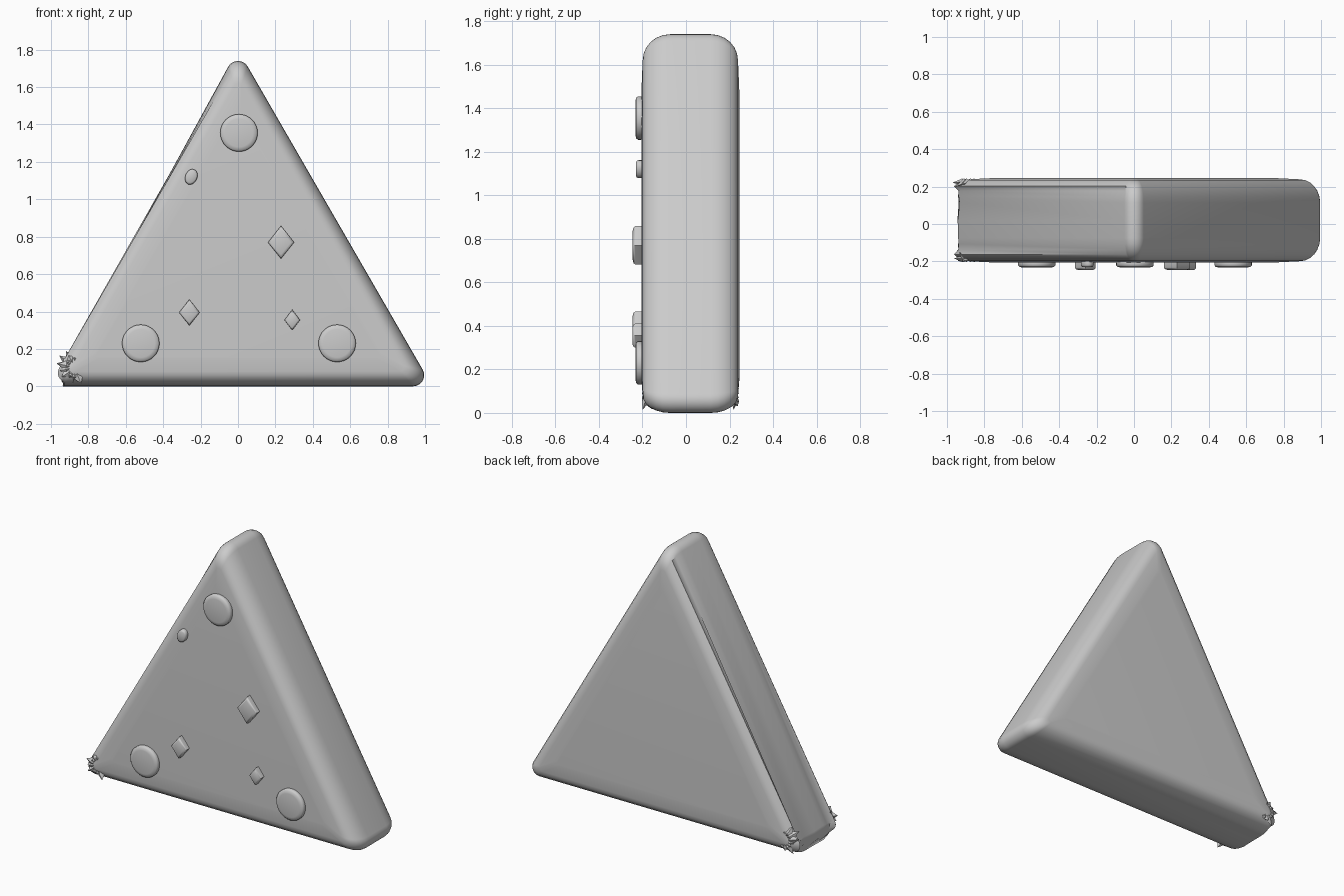
import bpy, bmesh, math, random
from mathutils import Vector

random.seed(4)
cube = bpy.data.objects.get("Cube")
if cube:
    bpy.data.objects.remove(cube)

grey = bpy.data.materials.new("plain grey")
grey.use_nodes = True
grey.diffuse_color = (0.6, 0.6, 0.6, 1)
grey.node_tree.nodes["Principled BSDF"].inputs["Base Color"].default_value = (0.6, 0.6, 0.6, 1)

IN_RADIUS = 0.6          # inscribed circle of the triangle, also its centre height
FRONT, BACK = -0.205, 0.245
MID = (FRONT + BACK) / 2


def finish(name, bm, angle=40):
    bmesh.ops.recalc_face_normals(bm, faces=bm.faces)
    mesh = bpy.data.meshes.new(name)
    bm.to_mesh(mesh)
    bm.free()
    obj = bpy.data.objects.new(name, mesh)
    bpy.context.collection.objects.link(obj)
    mesh.materials.append(grey)
    bpy.ops.object.select_all(action="DESELECT")
    obj.select_set(True)
    bpy.context.view_layer.objects.active = obj
    bpy.ops.object.shade_smooth_by_angle(angle=math.radians(angle))
    return obj


def loft(bm, rings):
    """Skin a stack of equal point rings and cap both ends."""
    loops = [[bm.verts.new(p) for p in ring] for ring in rings]
    for a, b in zip(loops, loops[1:]):
        for i in range(len(a)):
            j = (i + 1) % len(a)
            bm.faces.new((a[i], a[j], b[j], b[i]))
    bm.faces.new(loops[0])
    bm.faces.new(loops[-1])


def triangle_ring(y, inset, radius, steps=8):
    """Equilateral triangle with filleted corners, inset from the outline."""
    pts = []
    reach = 2 * (IN_RADIUS - inset - radius)
    for corner in (90, 210, 330):
        c = math.radians(corner)
        for k in range(steps + 1):
            a = c + math.radians(-60 + 120 * k / steps)
            x = reach * math.cos(c) + radius * math.cos(a)
            z = IN_RADIUS + reach * math.sin(c) + radius * math.sin(a)
            # the right-hand foot is torn open between its two rims
            if corner == 210 and abs(y - MID) < 0.17:
                x = max(x, -0.945 + 0.03 * abs(y - MID) + random.uniform(0, 0.012))
            pts.append((x, y, z))
    return pts


# Body: slab with softly rounded rims
half = [(0, 0.15, 0.02), (0.006, 0.08, 0.02)]
for k in range(1, 7):
    t = math.radians(15 * k)
    half.append((0.006 + 0.125 * (1 - math.cos(t)),
                 0.08 * (1 - math.sin(t)), 0.02 + 0.04 * math.sin(t)))
rings = [triangle_ring(FRONT + d, i, r) for d, i, r in half]
rings.append(triangle_ring(MID, 0, 0.06))
rings += [triangle_ring(BACK - d, i, r) for d, i, r in reversed(half)]
body = bmesh.new()
loft(body, rings)
finish("triangle_body", body)


def stud(name, x, z, w, h, sides, tip, tilt=0, angle=50):
    """Raised button on the front face with a softened rim."""
    bm = bmesh.new()
    rings = []
    for y, s in ((FRONT + 0.03, 0.97), (FRONT - 0.004, 1), (tip + 0.012, 1),
                 (tip + 0.004, 0.93), (tip, 0.75)):
        ring = []
        for k in range(sides):
            a = 2 * math.pi * k / sides
            u, v = w * s * math.cos(a), h * s * math.sin(a)
            ring.append((x + u * math.cos(tilt) - v * math.sin(tilt), y,
                         z + u * math.sin(tilt) + v * math.cos(tilt)))
        rings.append(ring)
    loft(bm, rings)
    finish(name, bm, angle)


# Round buttons, one per corner
for name, x, z in (("top_button", 0.005, 1.355), ("right_button", -0.52, 0.23),
                   ("left_button", 0.53, 0.23)):
    stud(name, x, z, 0.1, 0.1, 32, -0.233)
stud("small_oval_button", -0.25, 1.12, 0.032, 0.043, 16, -0.23, tilt=-0.4)

# Diamond studs
for name, x, z, w, h in (("large_diamond", 0.23, 0.77, 0.07, 0.088),
                         ("middle_diamond", -0.26, 0.395, 0.055, 0.07),
                         ("small_diamond", 0.29, 0.355, 0.042, 0.055)):
    stud(name, x, z, w, h, 4, -0.245)

# Torn shards fringing the front and back rims of the broken foot
for name, y, lean in (("front_shards", FRONT + 0.02, 1), ("back_shards", BACK - 0.02, -1)):
    bm = bmesh.new()
    root = Vector((-0.87, y, 0.1))
    for k in range(9):
        a = math.radians(95 + 24 * k)
        out = Vector((math.cos(a), 0, math.sin(a)))
        side = Vector((-out.z, 0, out.x)) * 0.028
        length = random.uniform(0.07, 0.11)
        tip = root + out * length + Vector((0, random.uniform(-0.015, 0.05) * lean, 0))
        tip.x, tip.z = max(tip.x, -1), max(tip.z, 0.015)
        mid = root + out * 0.05
        thick = Vector((0, 0.018, 0))
        a_, b_, c_, d_ = [bm.verts.new(p) for p in
                          (mid + side, mid - side, mid + thick, mid - thick)]
        t_, r_ = bm.verts.new(tip), bm.verts.new(root)
        for p, q in ((a_, c_), (c_, b_), (b_, d_), (d_, a_)):
            bm.faces.new((p, q, t_))
            bm.faces.new((q, p, r_))
    finish(name, bm, 30)
